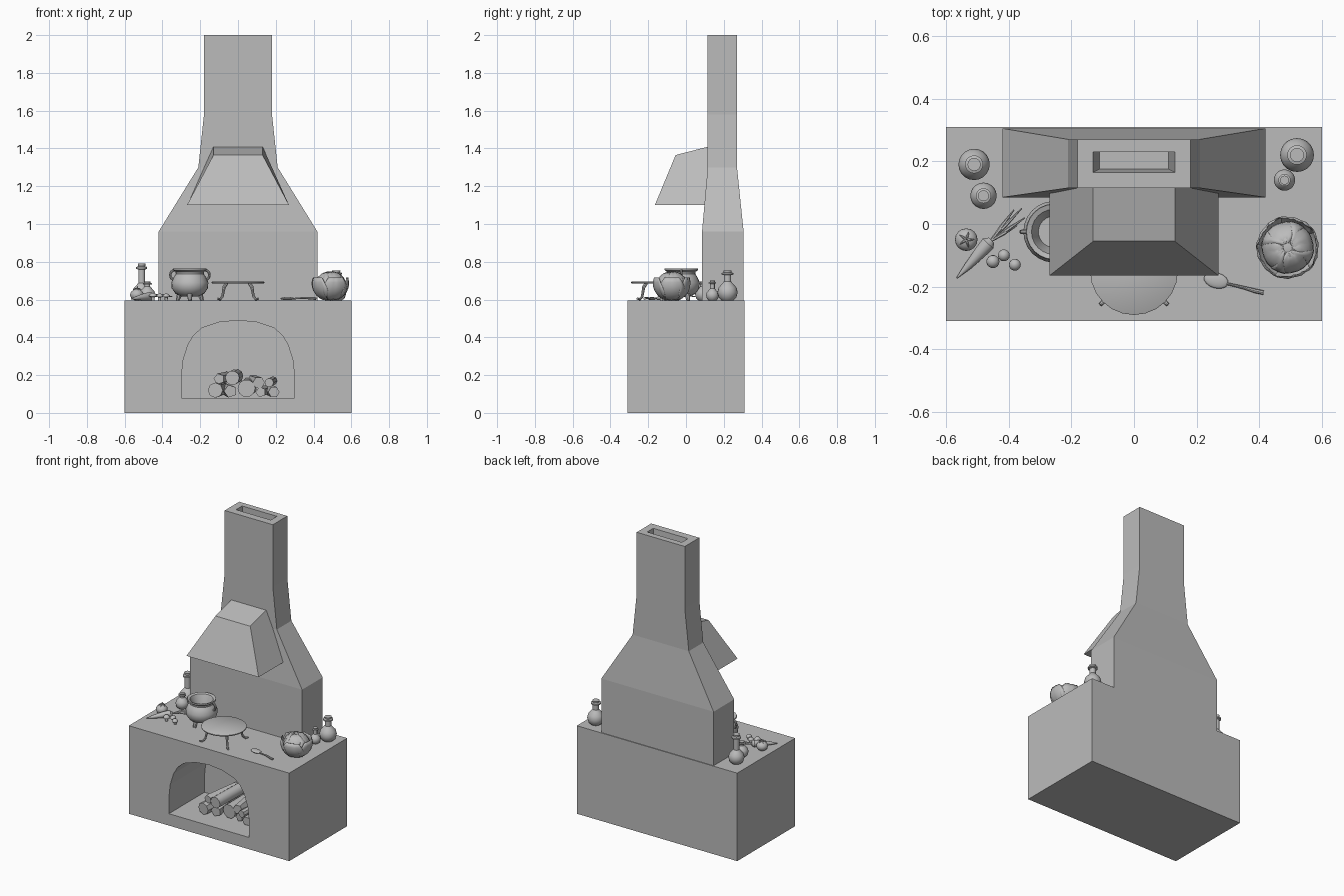
import bpy, bmesh, math
from math import sin, cos, pi, radians
from mathutils import Vector, Matrix

if "Cube" in bpy.data.objects:
    bpy.data.objects.remove(bpy.data.objects["Cube"])

stone = bpy.data.materials.new("plain grey")
stone.use_nodes = True
GREY = (0.5, 0.5, 0.5, 1)
stone.diffuse_color = GREY
stone.node_tree.nodes["Principled BSDF"].inputs["Base Color"].default_value = GREY
TOP = 0.595


def finish(name, bm, loc=(0, 0, 0), smooth=True):
    bmesh.ops.recalc_face_normals(bm, faces=bm.faces)
    me = bpy.data.meshes.new(name)
    bm.to_mesh(me)
    bm.free()
    me.materials.append(stone)
    if smooth:
        me.polygons.foreach_set("use_smooth", [True] * len(me.polygons))
        me.set_sharp_from_angle(angle=radians(40))
    ob = bpy.data.objects.new(name, me)
    ob.location = loc
    bpy.context.collection.objects.link(ob)
    return ob


def loft(bm, rings, caps=(True, True)):
    """Skin closed rings of equal length."""
    loops = [[bm.verts.new(p) for p in r] for r in rings]
    n = len(loops[0])
    for a, b in zip(loops, loops[1:]):
        for i in range(n):
            bm.faces.new((a[i], a[(i + 1) % n], b[(i + 1) % n], b[i]))
    if caps[0]:
        bm.faces.new(loops[0])
    if caps[1]:
        bm.faces.new(loops[-1])


def rect(hx, y0, y1, z):
    return [(-hx, y0, z), (hx, y0, z), (hx, y1, z), (-hx, y1, z)]


def circle(r, z, n):
    return [(r * cos(2 * pi * i / n), r * sin(2 * pi * i / n), z) for i in range(n)]


def lathe(bm, profile, n=20):
    loft(bm, [circle(r, z, n) for r, z in profile])


def tube(bm, path, radii, n=8):
    """Round bar along a path with a radius at each point."""
    path = [Vector(p) for p in path]
    rings = []
    for i, p in enumerate(path):
        d = path[min(i + 1, len(path) - 1)] - path[max(i - 1, 0)]
        m = d.to_track_quat('Z', 'Y').to_matrix()
        rings.append([p + m @ Vector(c) for c in circle(radii[i], 0, n)])
    loft(bm, rings)


def ball(bm, r, at, scale=(1, 1, 1), turn=0):
    mat = Matrix.Translation(at) @ Matrix.Rotation(turn, 4, 'Z') @ Matrix.Diagonal((*scale, 1))
    bmesh.ops.create_uvsphere(bm, u_segments=16, v_segments=10, radius=r, matrix=mat)


# Stove base with arched firebox
bm = bmesh.new()
F, B, INNER = -0.31, 0.31, 0.07
half = [(0.3, 0.08), (0.3, 0.19), (0.29, 0.28), (0.265, 0.36), (0.235, 0.41),
        (0.19, 0.45), (0.1, 0.48), (0, 0.49)]
for s in (-1, 1):
    front = [(s * 0.6, 0), (0, 0), (0, 0.08)] + [(s * x, z) for x, z in half]
    front += [(0, TOP), (s * 0.6, TOP)]
    bm.faces.new([bm.verts.new((x, F, z)) for x, z in front])
arch = [(x, z) for x, z in half] + [(-x, z) for x, z in half[-2::-1]]
loft(bm, [[(x, y, z) for x, z in arch] for y in (F, INNER)], (False, True))
outer = [(-0.6, 0), (0.6, 0), (0.6, TOP), (-0.6, TOP)]
loft(bm, [[(x, y, z) for x, z in outer] for y in (F, B)], (False, True))
bmesh.ops.remove_doubles(bm, verts=bm.verts, dist=0.0005)
finish("stove_base", bm, smooth=False)

# Chimney with recessed flue
bm = bmesh.new()
loft(bm, [rect(0.42, 0.085, 0.305, TOP), rect(0.42, 0.085, 0.305, 0.96),
          rect(0.21, 0.115, 0.27, 1.3), rect(0.18, 0.115, 0.27, 1.58),
          rect(0.18, 0.115, 0.27, 2), rect(0.13, 0.165, 0.23, 2),
          rect(0.11, 0.175, 0.23, 1.85)])
finish("chimney", bm, smooth=False)

# Smoke hood
bm = bmesh.new()
loft(bm, [rect(0.27, -0.165, 0.12, 1.1),
          [(-0.13, -0.055, 1.365), (0.13, -0.055, 1.365), (0.13, 0.12, 1.41), (-0.13, 0.12, 1.41)]])
finish("smoke_hood", bm, smooth=False)

# Firewood: x, z, radius, skew, sides
logs = [(-0.12, 0.12, 0.04, 0.03, 8), (-0.04, 0.115, 0.035, -0.02, 5), (0.045, 0.13, 0.047, 0.01, 10),
        (-0.03, 0.185, 0.038, 0.02, 10), (-0.1, 0.18, 0.03, 0.05, 5), (0.11, 0.16, 0.032, -0.03, 6),
        (0.165, 0.16, 0.024, 0.02, 8), (0.19, 0.11, 0.03, -0.02, 6), (0.12, 0.11, 0.028, 0.03, 5)]
for i, (x, z, r, skew, n) in enumerate(logs):
    bm = bmesh.new()
    y = -0.2 + 0.02 * (i % 3)
    tube(bm, [(x, y, z), (x + skew, y + 0.24, z + 0.01)], [r, r], n)
    finish("firewood_log", bm)

# Cooking pot with feet and handles
bm = bmesh.new()
lathe(bm, [(0.04, 0.02), (0.075, 0.035), (0.096, 0.065), (0.098, 0.095), (0.085, 0.125), (0.074, 0.14),
           (0.076, 0.152), (0.09, 0.162), (0.088, 0.17), (0.072, 0.165), (0.062, 0.14), (0.05, 0.1)], 24)
for k in range(3):
    a = 2 * pi * k / 3 + pi / 6
    tube(bm, [(0.06 * cos(a), 0.06 * sin(a), 0.04), (0.075 * cos(a), 0.075 * sin(a), 0)], [0.016, 0.01])
for s in (-1, 1):
    arc = [radians(t) for t in range(-100, 101, 25)]
    tube(bm, [(s * (0.08 + 0.024 * cos(t)), 0, 0.135 + 0.026 * sin(t)) for t in arc], [0.007] * len(arc))
finish("cooking_pot", bm, (-0.255, -0.025, TOP))

# Round trivet on four curled legs
bm = bmesh.new()
lathe(bm, [(0.137, 0.09), (0.14, 0.093), (0.14, 0.098), (0.137, 0.1)], 24)
for k in range(4):
    a = pi / 4 + k * pi / 2
    leg = [(0.085, 0.092), (0.105, 0.07), (0.11, 0.045), (0.117, 0.02), (0.135, 0.006), (0.152, 0.01)]
    tube(bm, [(r * cos(a), r * sin(a), z) for r, z in leg], [0.009, 0.009, 0.007, 0.007, 0.007, 0.006])
finish("trivet", bm, (0, -0.15, TOP))


# Cabbage: head wrapped in cupped leaves
def leaf(bm, turn, r, low, high, spread, flare):
    rows, cols = 7, 9
    grid = []
    for i in range(rows):
        v = i / (rows - 1)
        lat = radians(low + (high - low) * v)
        w = radians(spread) * (0.35 + 0.65 * sin(pi * min(0.95, 0.15 + 0.75 * v)))
        row = []
        for j in range(cols):
            u = 2 * j / (cols - 1) - 1
            rr = r * (1 + flare * v * v + 0.03 * abs(u) + 0.02 * sin(9 * u) * v)
            a = turn + u * w
            row.append(bm.verts.new((rr * cos(lat) * cos(a), rr * cos(lat) * sin(a), rr * 0.9 * sin(lat))))
        grid.append(row)
    for p, q in zip(grid, grid[1:]):
        for j in range(cols - 1):
            bm.faces.new((p[j], p[j + 1], q[j + 1], q[j]))


bm = bmesh.new()
ball(bm, 0.08, (0, 0, 0), (1, 1, 0.95))
for k in range(4):
    leaf(bm, k * pi / 2 + 0.4, 0.083, -50, 80, 62, 0.02)
for k in range(5):
    leaf(bm, k * 2 * pi / 5, 0.09, -65, 28, 45, 0.16)
ob = finish("cabbage", bm, (0.49, -0.075, TOP + 0.077))
mod = ob.modifiers.new("leaf thickness", 'SOLIDIFY')
mod.thickness = 0.003

# Bottles: one outline scaled by body radius, neck length and height
for x, y, r, h in [(-0.51, 0.19, 0.05, 0.195), (-0.48, 0.09, 0.042, 0.1),
                   (0.52, 0.22, 0.054, 0.16), (0.48, 0.14, 0.034, 0.105)]:
    bm = bmesh.new()
    neck = r * 0.36
    body = min(1.75 * r, 0.7 * h)
    lathe(bm, [(0.55 * r, 0), (0.85 * r, 0.15 * body), (r, 0.45 * body), (0.88 * r, 0.72 * body),
               (0.6 * r, 0.9 * body), (neck, 1.06 * body), (neck, 0.84 * h), (neck * 1.6, 0.86 * h),
               (neck * 1.6, 0.91 * h), (neck * 1.05, 0.93 * h), (neck * 1.15, h)])
    finish("bottle", bm, (x, y, TOP))

# Carrot with leafy stalks
bm = bmesh.new()
tube(bm, [(-0.565, -0.172, 0.008), (-0.53, -0.135, 0.014), (-0.49, -0.09, 0.02),
          (-0.465, -0.062, 0.022), (-0.455, -0.052, 0.022)], [0.002, 0.012, 0.02, 0.023, 0.012], 12)
for dx, dy in [(0.1, 0.105), (0.075, 0.1), (0.11, 0.075), (0.06, 0.075), (0.085, 0.05)]:
    tube(bm, [(-0.458, -0.055, 0.022), (-0.458 + dx * 0.5, -0.055 + dy * 0.5, 0.03),
              (-0.458 + dx, -0.055 + dy, 0.02)], [0.004, 0.006, 0.002], 6)
finish("carrot", bm, (0, 0, TOP))

# Tomato with star stalk
bm = bmesh.new()
ball(bm, 0.036, (0, 0, 0.03), (1, 1, 0.85))
for k in range(5):
    a = 2 * pi * k / 5
    tube(bm, [(0, 0, 0.062), (0.012 * cos(a), 0.012 * sin(a), 0.064),
              (0.026 * cos(a), 0.026 * sin(a), 0.055)], [0.004, 0.004, 0.001], 6)
tube(bm, [(0, 0, 0.06), (0.004, 0.003, 0.075)], [0.003, 0.003], 6)
finish("tomato", bm, (-0.535, -0.05, TOP))

# Mushrooms: cap on a stub
for x, y, r in [(-0.45, -0.12, 0.021), (-0.415, -0.1, 0.019), (-0.38, -0.13, 0.019)]:
    bm = bmesh.new()
    lathe(bm, [(0.4 * r, 0), (0.45 * r, 0.9 * r), (r, r), (0.95 * r, 1.35 * r), (0.6 * r, 1.8 * r),
               (0.15 * r, 1.95 * r)], 14)
    finish("mushroom", bm, (x, y, TOP))

# Spoon
bm = bmesh.new()
ball(bm, 0.04, (0.262, -0.18, 0.01), (1, 0.62, 0.2), -0.27)
tube(bm, [(0.295, -0.19, 0.01), (0.35, -0.203, 0.014), (0.385, -0.213, 0.012), (0.413, -0.219, 0.01)],
     [0.004, 0.005, 0.007, 0.007])
finish("spoon", bm, (0, 0, TOP))
